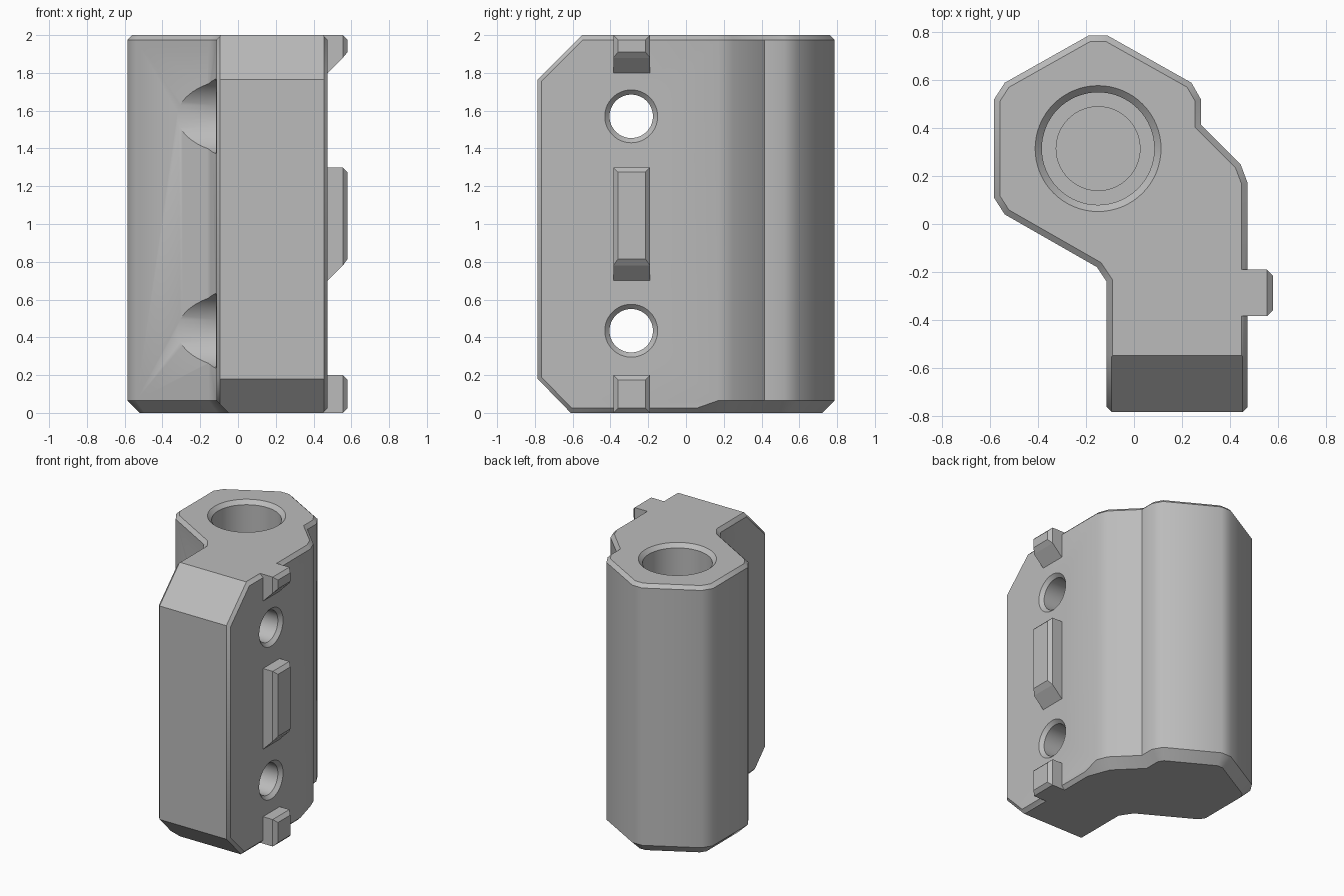
import bpy, bmesh, math
from mathutils import Vector

if "Cube" in bpy.data.objects:
    bpy.data.objects.remove(bpy.data.objects["Cube"], do_unlink=True)

grey = bpy.data.materials.new("plain grey")
grey.use_nodes = True
grey.diffuse_color = (0.5, 0.5, 0.5, 1)
grey.node_tree.nodes["Principled BSDF"].inputs["Base Color"].default_value = (0.5, 0.5, 0.5, 1)


def loft(rings):
    """Closed bmesh through rings that have equal point counts."""
    bm = bmesh.new()
    loops = [[bm.verts.new(p) for p in ring] for ring in rings]
    n = len(loops[0])
    for a, b in zip(loops, loops[1:]):
        for i in range(n):
            j = (i + 1) % n
            bm.faces.new((a[i], a[j], b[j], b[i]))
    bm.faces.new(loops[0][::-1])
    bm.faces.new(loops[-1])
    bmesh.ops.recalc_face_normals(bm, faces=bm.faces)
    return bm


def make_object(name, bm):
    mesh = bpy.data.meshes.new(name)
    bm.to_mesh(mesh)
    bm.free()
    mesh.materials.append(grey)
    ob = bpy.data.objects.new(name, mesh)
    bpy.context.collection.objects.link(ob)
    return ob


def inset(points, amounts):
    """Move every edge of a counter-clockwise outline inward by its own amount."""
    lines = []
    for i, p in enumerate(points):
        p, q = Vector(p), Vector(points[(i + 1) % len(points)])
        d = (q - p).normalized()
        lines.append((p + Vector((-d.y, d.x)) * amounts[i], d))
    result = []
    for i, (p, d) in enumerate(lines):
        q, e = lines[i - 1]
        t = (q - p).cross(e) / d.cross(e)
        result.append(p + d * t)
    return result


def lathe(profile, axis, centre, sides=64):
    """Revolve (position, radius) pairs about the z or x axis."""
    rings = []
    for h, r in profile:
        ring = []
        for k in range(sides):
            a = 2 * math.pi * k / sides
            u, v = r * math.cos(a), r * math.sin(a)
            ring.append((centre[0] + u, centre[1] + v, h) if axis == 'z'
                        else (h, centre[0] + u, centre[1] + v))
        rings.append(ring)
    return loft(rings)


# Body: plan outline lofted upward with chamfered top and bottom rims
outline = [(-0.115, -0.785), (0.475, -0.785), (0.475, 0.17), (0.445, 0.25),
           (0.28, 0.415), (0.28, 0.52), (0.24, 0.59), (-0.11, 0.787),
           (-0.19, 0.787), (-0.54, 0.59), (-0.585, 0.52), (-0.585, 0.11),
           (-0.54, 0.04), (-0.155, -0.18), (-0.115, -0.24)]
n = len(outline)
levels = [(0.0, [0, 0.025] + [0.065] * (n - 2)),
          (0.025, [0, 0] + [0.04] * (n - 2)),
          (0.065, [0] * n),
          (1.975, [0] * n),
          (2.0, [0] + [0.025] * (n - 1))]
bm = loft([[(p.x, p.y, z) for p in inset(outline, am)] for z, am in levels])

# Sloped cuts at the top and bottom of the front
for point, normal in (((0, -0.785, 1.765), (0, -1, 1)), ((0, -0.785, 0.18), (0, -0.18, -0.175))):
    bmesh.ops.bisect_plane(bm, geom=bm.verts[:] + bm.edges[:] + bm.faces[:],
                           plane_co=point, plane_no=Vector(normal).normalized(),
                           clear_outer=True)
    bmesh.ops.edgeloop_fill(bm, edges=[e for e in bm.edges if e.is_boundary])
bmesh.ops.recalc_face_normals(bm, faces=bm.faces)
bm.normal_update()

# Narrow chamfers down both sides of the front
corners = []
for e in bm.edges:
    if len(e.link_faces) == 2:
        a, b = sorted(e.link_faces, key=lambda f: abs(f.normal.x))
        if a.normal.y < -0.3 and abs(a.normal.x) < 0.01 and abs(b.normal.x) > 0.95:
            corners.append(e)
bmesh.ops.bevel(bm, geom=corners, offset=0.021, offset_type='OFFSET', segments=1,
                profile=0.5, affect='EDGES', clamp_overlap=True)
bmesh.ops.recalc_face_normals(bm, faces=bm.faces)
body = make_object("body", bm)

# Cutters: blind vertical bore and two cross holes with clearance on the right
cutters = [make_object("bore_cutter", lathe(
    [(0.08, 0.175), (0.15, 0.175), (0.15, 0.235), (1.972, 0.235), (2.0, 0.263), (2.1, 0.263)],
    'z', (-0.15, 0.315)))]
for z in (0.435, 1.57):
    cutters.append(make_object("cross_hole_cutter", lathe(
        [(-0.8, 0.205), (-0.117, 0.205), (-0.117, 0.14), (-0.092, 0.115),
         (0.45, 0.115), (0.475, 0.14), (0.6, 0.14)], 'x', (-0.29, z))))
bpy.context.view_layer.objects.active = body
for cutter in cutters:
    cutter.hide_render = True
    mod = body.modifiers.new("cut", 'BOOLEAN')
    mod.operation = 'DIFFERENCE'
    mod.solver = 'EXACT'
    mod.object = cutter
    bpy.ops.object.modifier_apply(modifier=mod.name)
    bpy.data.objects.remove(cutter, do_unlink=True)

for o in bpy.context.selected_objects:
    o.select_set(False)
body.select_set(True)
bpy.ops.object.shade_smooth_by_angle(angle=math.radians(35))

# Side lugs: (x, side inset, low z, high z) sections
lugs = {
    "upper_lug": [(0.45, 0, 1.775, 2.0), (0.555, 0, 1.88, 2.0), (0.58, 0.025, 1.91, 1.975)],
    "middle_lug": [(0.45, 0, 0.675, 1.3), (0.555, 0, 0.78, 1.3), (0.58, 0.025, 0.815, 1.275)],
    "lower_lug": [(0.45, 0, 0, 0.2), (0.555, 0, 0, 0.2), (0.58, 0.025, 0.025, 0.175)],
}
for name, sections in lugs.items():
    make_object(name, loft([[(x, -0.385 + i, lo), (x, -0.19 - i, lo),
                             (x, -0.19 - i, hi), (x, -0.385 + i, hi)]
                            for x, i, lo, hi in sections]))
